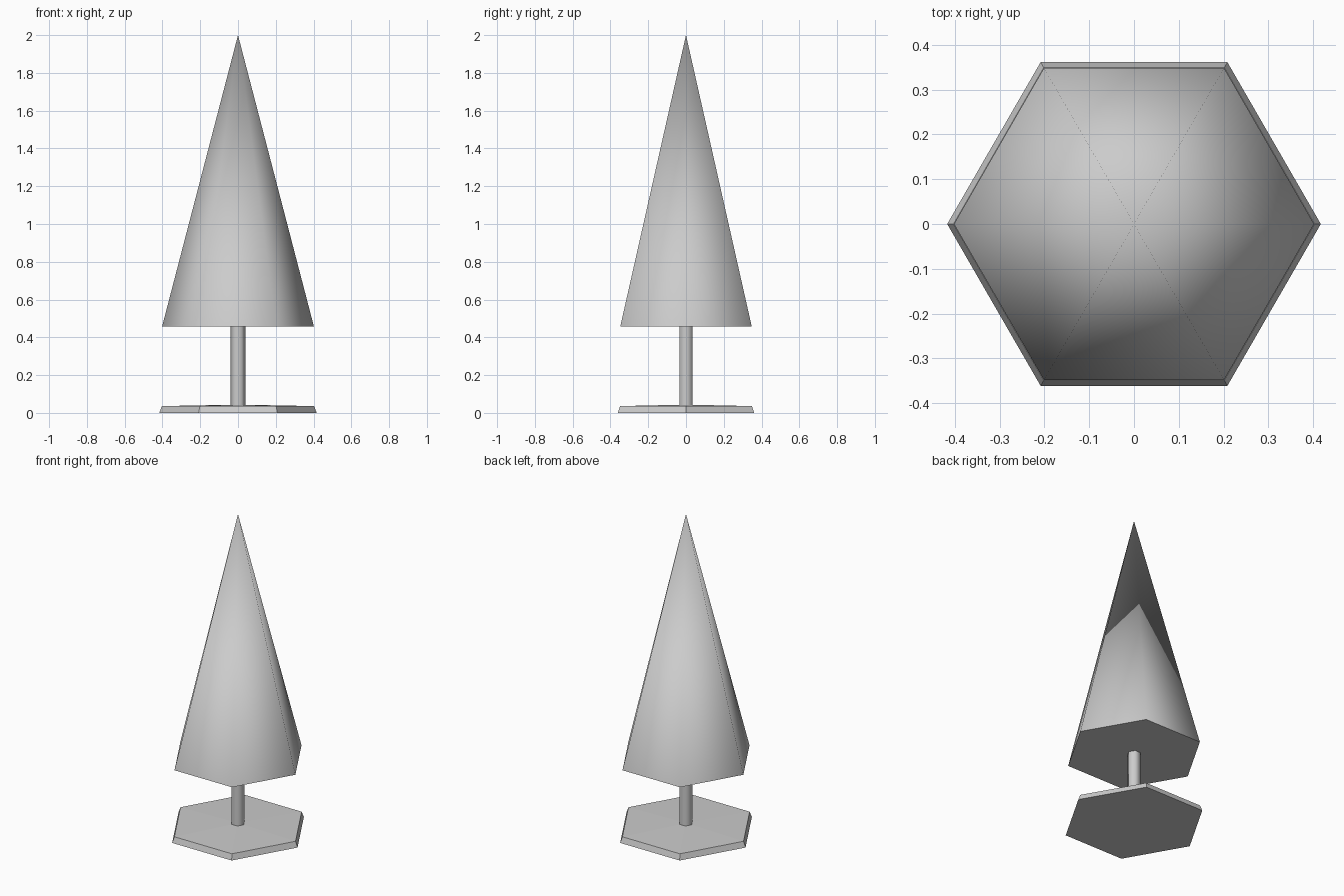
import bpy, bmesh
from math import cos, sin, pi, radians

if "Cube" in bpy.data.objects:
    bpy.data.objects.remove(bpy.data.objects["Cube"])

SIDES = 6


def hex_lathe(name, profile, smooth):
    """Stack hexagonal rings from (radius, z) pairs; radius 0 makes a tip."""
    bm = bmesh.new()
    rings = []
    for r, z in profile:
        if r == 0:
            rings.append([bm.verts.new((0, 0, z))] * SIDES)
        else:
            rings.append([bm.verts.new((r * cos(2 * pi * i / SIDES),
                                        r * sin(2 * pi * i / SIDES), z))
                          for i in range(SIDES)])
    for a, b in zip(rings, rings[1:]):
        for i in range(SIDES):
            j = (i + 1) % SIDES
            bm.faces.new(list(dict.fromkeys((a[i], a[j], b[j], b[i]))))
    # close open ends
    bm.faces.new(rings[0][::-1])
    if profile[-1][0] > 0:
        bm.faces.new(rings[-1])
    bmesh.ops.recalc_face_normals(bm, faces=bm.faces)
    mesh = bpy.data.meshes.new(name)
    bm.to_mesh(mesh)
    bm.free()
    obj = bpy.data.objects.new(name, mesh)
    bpy.context.collection.objects.link(obj)
    if smooth:
        bpy.ops.object.select_all(action='DESELECT')
        obj.select_set(True)
        bpy.context.view_layer.objects.active = obj
        bpy.ops.object.shade_smooth_by_angle(angle=radians(65))
    return obj


# Bevelled base plate with a very shallow rise to the trunk
hex_lathe("base_plate", [(0.417, 0), (0.403, 0.036), (0.04, 0.043), (0, 0.043)], False)

# Thin trunk, ending at the underside of the foliage
hex_lathe("trunk", [(0.04, 0.04), (0.04, 0.457)], True)

# Tall tapered foliage
hex_lathe("foliage", [(0.402, 0.457), (0, 2.0)], True)
